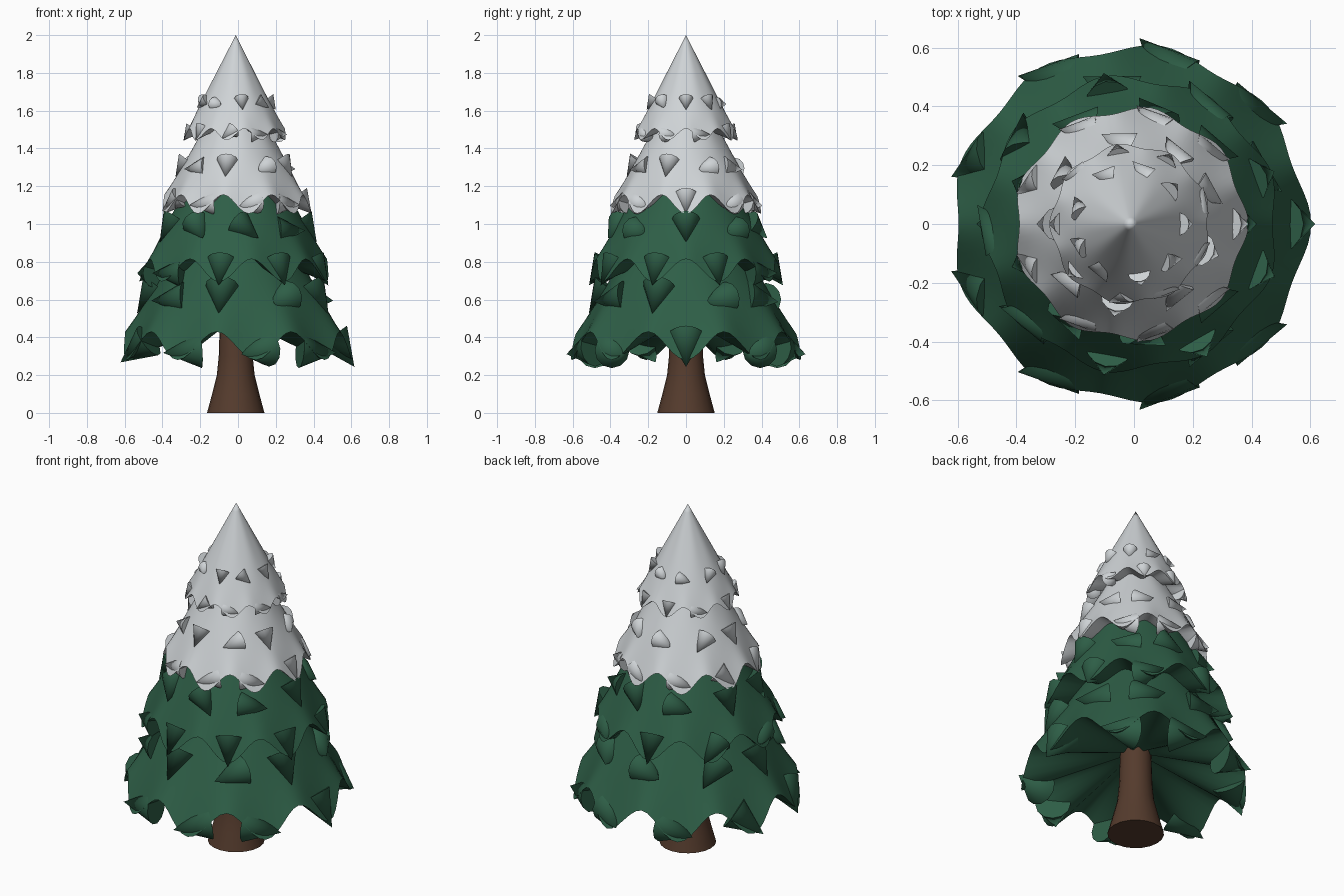
import bpy, bmesh, math, random
from mathutils import Vector

if "Cube" in bpy.data.objects:
    bpy.data.objects.remove(bpy.data.objects["Cube"])

random.seed(4)
CX = -0.012      # the tree stands slightly left of centre
LOBES = 9


def material(name, rgb):
    m = bpy.data.materials.new(name)
    m.diffuse_color = (*rgb, 1)
    m.use_nodes = True
    m.node_tree.nodes["Principled BSDF"].inputs["Base Color"].default_value = m.diffuse_color
    return m


GREEN = material("pine green", (0.027, 0.112, 0.062))
SNOW = material("snow white", (0.62, 0.65, 0.67))
BARK = material("bark brown", (0.09, 0.044, 0.026))


def finish(bm, name, mat, angle=40):
    me = bpy.data.meshes.new(name)
    bm.to_mesh(me)
    bm.free()
    me.materials.append(mat)
    ob = bpy.data.objects.new(name, me)
    bpy.context.collection.objects.link(ob)
    ob.location.x = CX
    bpy.ops.object.select_all(action='DESELECT')
    ob.select_set(True)
    bpy.context.view_layer.objects.active = ob
    bpy.ops.object.shade_smooth_by_angle(angle=math.radians(angle))
    return ob


def skirt(name, mat, r_rim, z_rim, z_top, wave, drop, phase, hollow, steps=12, seg=108):
    """Cone whose rim droops at every lobe, with a folded hollow underside."""
    bm = bmesh.new()
    apex = bm.verts.new((0, 0, z_top))
    under = bm.verts.new((0, 0, z_rim + hollow))
    rings = []
    for i in range(1, steps + 1):
        t = i / steps
        ring = []
        for k in range(seg):
            a = math.tau * k / seg
            c = math.cos(LOBES * (a - phase))
            r = r_rim * t + wave * c * t ** 2
            z = z_top + (z_rim - z_top) * t - drop * c * t ** 4
            ring.append(bm.verts.new((r * math.cos(a), r * math.sin(a), z)))
        rings.append(ring)
    for k in range(seg):
        j = (k + 1) % seg
        bm.faces.new((apex, rings[0][k], rings[0][j]))
        bm.faces.new((under, rings[-1][j], rings[-1][k]))
        for p, q in zip(rings, rings[1:]):
            bm.faces.new((p[k], q[k], q[j], p[j]))
    finish(bm, name, mat, 60)


def tufts(name, mat, r, z, size, length, phase, rolls):
    """Ring of small cones; each points outward and is rolled about its radius."""
    bm = bmesh.new()
    for k, roll in enumerate(rolls):
        a = phase + math.tau * k / LOBES
        out = Vector((math.cos(a), math.sin(a), 0))
        side = Vector((-math.sin(a), math.cos(a), 0))
        psi = math.radians(roll)
        tip = out * 0.58 + (side * math.sin(psi) - Vector((0, 0, math.cos(psi)))) * 0.81
        mat4 = tip.to_track_quat('Z', 'Y').to_matrix().to_4x4()
        mat4.translation = out * r + Vector((0, 0, z))
        bmesh.ops.create_cone(bm, cap_ends=True, segments=12, radius1=size,
                              radius2=0, depth=length, matrix=mat4)
    finish(bm, name, mat, 40)


# trunk: flared foot, straight upper stem
bm = bmesh.new()
prev = None
for r, z in [(0.152, 0), (0.125, 0.1), (0.1, 0.2), (0.09, 0.3), (0.082, 0.55)]:
    ring = [bm.verts.new((r * math.cos(math.tau * k / 20), r * math.sin(math.tau * k / 20), z))
            for k in range(20)]
    if prev:
        for k in range(20):
            j = (k + 1) % 20
            bm.faces.new((prev[k], prev[j], ring[j], ring[k]))
    else:
        bm.faces.new(ring[::-1])
    prev = ring
bm.faces.new(prev)
finish(bm, "trunk", BARK)

H = math.pi / LOBES   # half-lobe offset
# tiers: name, colour, rim radius, rim z, top z, wave, droop, phase, hollow depth
for args in [
    ("lower_branches", GREEN, 0.60, 0.355, 1.42, 0.015, 0.075, 0, 0.15),
    ("middle_branches", GREEN, 0.497, 0.755, 1.68, 0.014, 0.06, H, 0.12),
    ("upper_snow_branches", SNOW, 0.39, 1.105, 1.82, 0.012, 0.05, 0, 0.1),
    ("snow_top", SNOW, 0.268, 1.475, 2.0, 0.008, 0.03, H, 0.07),
]:
    skirt(*args)


def mixed():
    return [random.choice((0, 0, 90, -90, 50, -50)) for _ in range(LOBES)]


RIM = [0, -85, 80, 85, 45, -45, -85, -80, 85]
MID = [-85, 80, 90, -50, 0, -85, 0, -80, 0]
# tuft rings: name, colour, ring radius, z, cone radius, cone length, phase, rolls
for args in [
    ("lower_rim_tufts", GREEN, 0.57, 0.325, 0.095, 0.20, 0, RIM),
    ("lower_mid_tufts", GREEN, 0.47, 0.60, 0.088, 0.18, H, MID),
    ("middle_rim_tufts", GREEN, 0.475, 0.74, 0.078, 0.16, H, mixed()),
    ("middle_mid_tufts", GREEN, 0.385, 0.965, 0.074, 0.15, 0, mixed()),
    ("upper_rim_tufts", SNOW, 0.365, 1.105, 0.06, 0.125, 0, RIM),
    ("upper_mid_tufts", SNOW, 0.287, 1.295, 0.056, 0.11, H, MID),
    ("top_rim_tufts", SNOW, 0.252, 1.475, 0.042, 0.085, H, mixed()),
    ("top_mid_tufts", SNOW, 0.19, 1.635, 0.038, 0.075, 0, mixed()),
]:
    tufts(*args)
